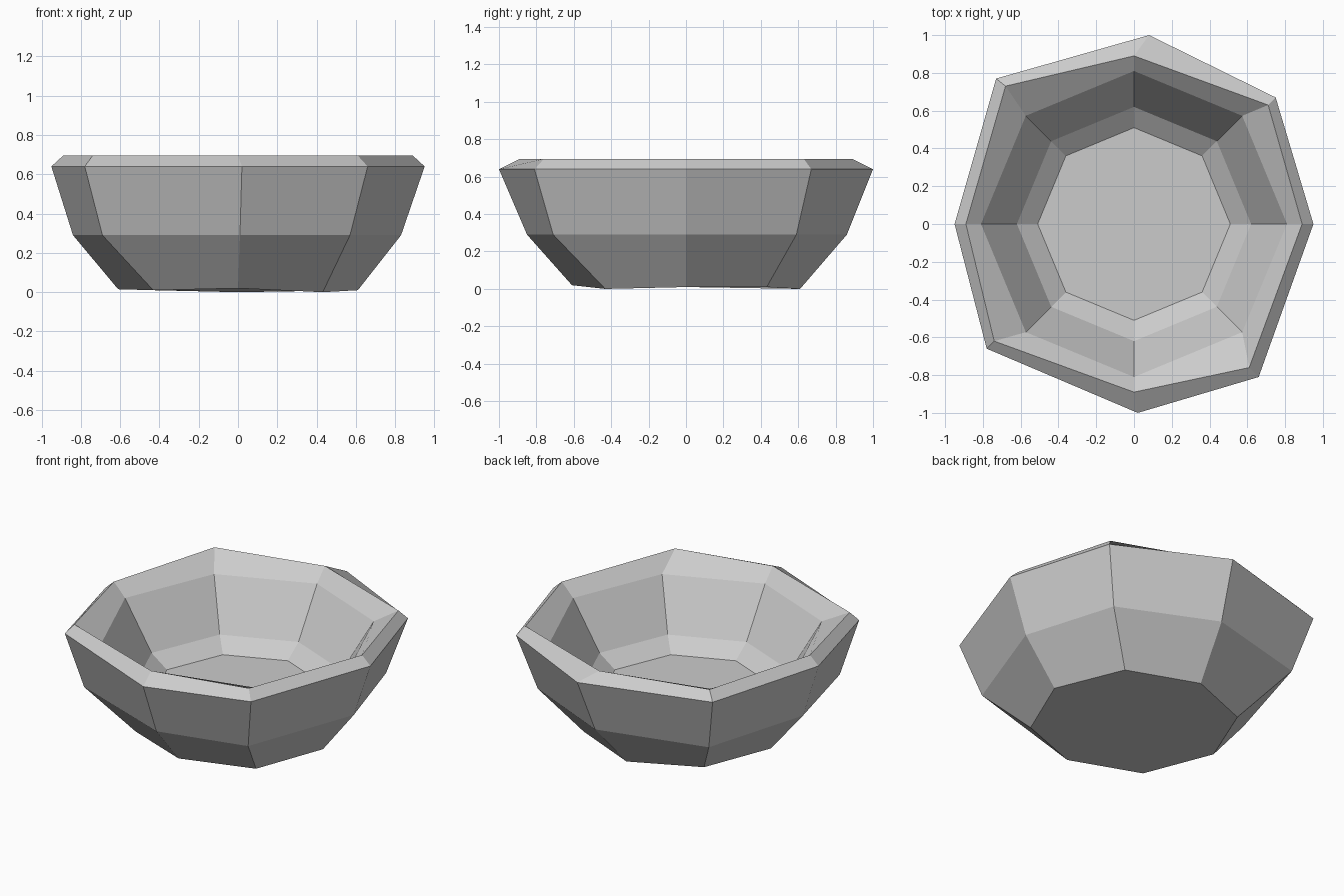
import bpy
import bmesh
from math import cos, sin, pi

SIDES = 8

old = bpy.data.objects.get("Cube")
if old:
    bpy.data.objects.remove(old, do_unlink=True)


def octagon(radius, heights):
    """Regular ring starting at +x, going counter-clockwise."""
    if not isinstance(heights, tuple):
        heights = (heights,) * SIDES
    return [(radius * cos(2 * pi * i / SIDES), radius * sin(2 * pi * i / SIDES), z)
            for i, z in enumerate(heights)]


def chipped(points, z):
    """Hand-cut ring with uneven corners."""
    return [(x, y, z) for x, y in points]


# Cross-sections from the foot, up the outside, over the rim, down the inside
rings = [
    octagon(0.61, (0.01, 0.01, 0, 0.01, 0.015, 0.01, 0.02, 0)),
    chipped([(0.83, 0), (0.65, 0.59), (0.05, 0.86), (-0.64, 0.68),
             (-0.84, 0), (-0.69, -0.59), (0.01, -0.85), (0.57, -0.71)], 0.29),
    chipped([(0.95, 0), (0.75, 0.67), (0.08, 1.0), (-0.73, 0.77),
             (-0.95, 0), (-0.78, -0.66), (0.02, -1.0), (0.66, -0.81)], 0.64),
    chipped([(0.89, 0), (0.71, 0.63), (0, 0.89), (-0.68, 0.73),
             (-0.89, 0), (-0.74, -0.62), (0, -0.89), (0.61, -0.76)], 0.695),
    octagon(0.81, 0.61),
    octagon(0.62, 0.305),
    octagon(0.51, 0.225),
]

bm = bmesh.new()
loops = [[bm.verts.new(p) for p in ring] for ring in rings]
for low, high in zip(loops, loops[1:]):
    for i in range(SIDES):
        j = (i + 1) % SIDES
        bm.faces.new((low[i], low[j], high[j], high[i]))

# Underside and inner floor
bm.faces.new(loops[0][::-1])
bm.faces.new(loops[-1])
bmesh.ops.recalc_face_normals(bm, faces=bm.faces[:])

mesh = bpy.data.meshes.new("bowl")
bm.to_mesh(mesh)
bm.free()
bowl = bpy.data.objects.new("bowl", mesh)
bpy.context.scene.collection.objects.link(bowl)

# Plain grey stone
grey = bpy.data.materials.new("light_grey")
grey.use_nodes = True
colour = (0.6, 0.6, 0.6, 1)
grey.diffuse_color = colour
grey.node_tree.nodes["Principled BSDF"].inputs["Base Color"].default_value = colour
mesh.materials.append(grey)
